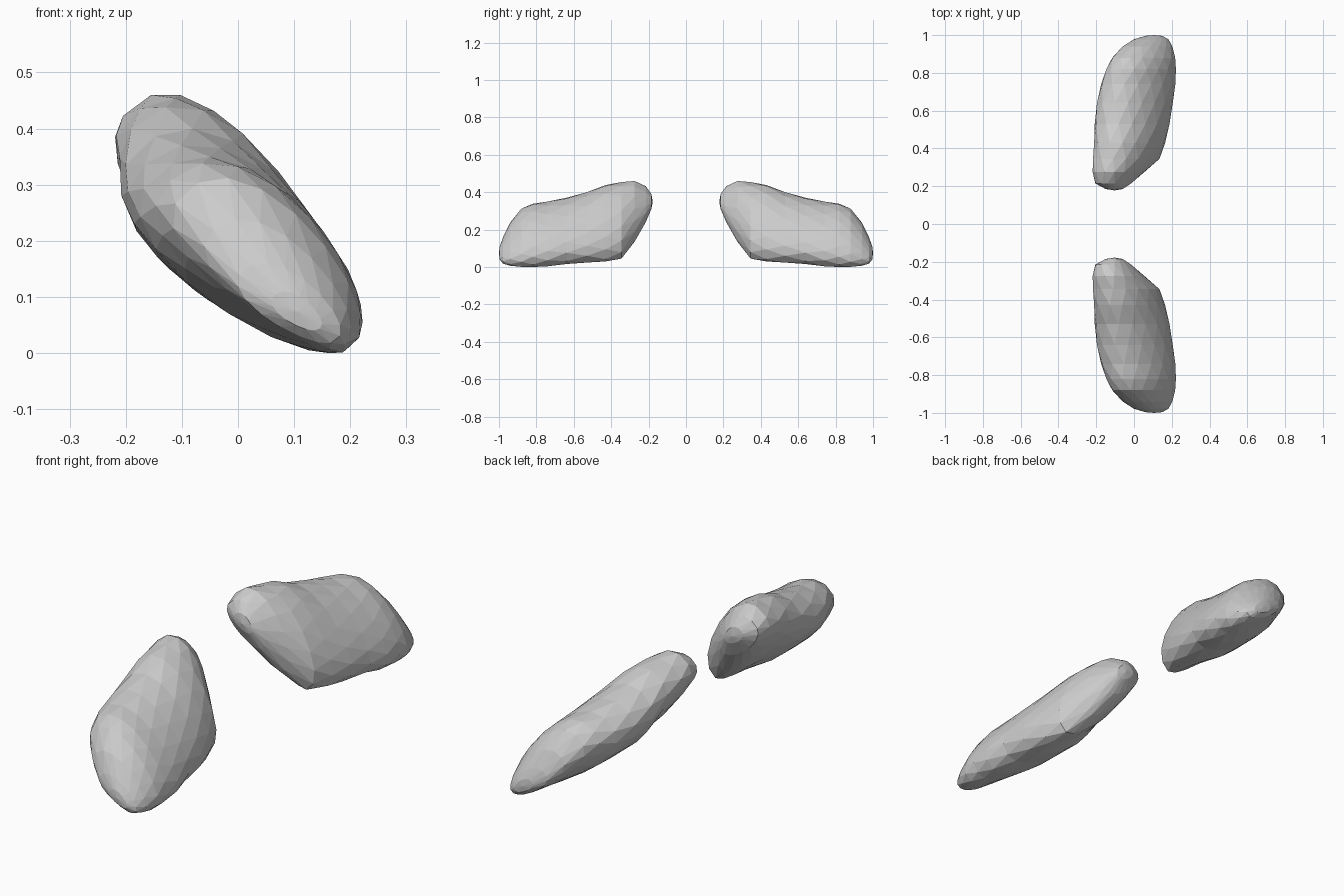
import bpy, bmesh
from math import cos, sin, tau

if "Cube" in bpy.data.objects:
    bpy.data.objects.remove(bpy.data.objects["Cube"])

SIDES = 16
TAPER = 0.17  # the low edge is thinner than the high edge
# Cross-sections along y:
# (y, x min, x max, z min, z max, thickness above, thickness below)
SECTIONS = [
    (0.185, -0.150, -0.060, 0.310, 0.390, 0.66, 0.60),
    (0.215, -0.205, -0.015, 0.240, 0.432, 0.68, 0.48),
    (0.275, -0.219, 0.055, 0.135, 0.460, 0.67, 0.38),
    (0.345, -0.217, 0.135, 0.045, 0.454, 0.62, 0.33),
    (0.430, -0.211, 0.165, 0.030, 0.438, 0.58, 0.39),
    (0.530, -0.208, 0.188, 0.024, 0.400, 0.58, 0.48),
    (0.640, -0.196, 0.205, 0.016, 0.370, 0.58, 0.48),
    (0.740, -0.174, 0.219, 0.004, 0.350, 0.57, 0.46),
    (0.820, -0.146, 0.222, 0.000, 0.338, 0.55, 0.45),
    (0.880, -0.115, 0.218, 0.001, 0.312, 0.52, 0.42),
    (0.940, -0.060, 0.203, 0.007, 0.238, 0.50, 0.42),
    (0.978, 0.000, 0.182, 0.018, 0.160, 0.50, 0.44),
    (0.996, 0.060, 0.150, 0.040, 0.110, 0.50, 0.50),
]


def fit(values, low, high):
    a, b = min(values), max(values)
    return [low + (v - a) / (b - a) * (high - low) for v in values]


def section(x0, x1, z0, z1, above, below, offset):
    """Slanted, slightly flattened teardrop outline that fills the given box."""
    xs, zs = [], []
    for k in range(SIDES):
        s = tau * (k + offset) / SIDES
        c = cos(s)
        t = (above if c > 0 else -below) * abs(c) ** 0.85 * (1 - TAPER * sin(s))
        xs.append(sin(s) + t)
        zs.append(t - sin(s))
    return zip(fit(xs, x0, x1), fit(zs, z0, z1))


def pebble(name, side):
    """Loft one slanted pebble through its sections."""
    bm = bmesh.new()
    rings = []
    for i, (y, *box) in enumerate(SECTIONS):
        rings.append([bm.verts.new((x, side * y, z))
                      for x, z in section(*box, 0.5 * (i % 2))])
    # Staggered triangles give the irregular facets
    for i, (a, b) in enumerate(zip(rings, rings[1:])):
        for k in range(SIDES):
            n = (k + 1) % SIDES
            if i % 2 == 0:
                bm.faces.new((a[k], a[n], b[k]))
                bm.faces.new((a[n], b[n], b[k]))
            else:
                bm.faces.new((a[k], a[n], b[n]))
                bm.faces.new((a[k], b[n], b[k]))
    # Rounded ends
    for ring, y in ((rings[0], 0.178), (rings[-1], 1.0)):
        c = sum((v.co for v in ring), ring[0].co * 0) / SIDES
        tip = bm.verts.new((c.x, side * y, c.z))
        for k in range(SIDES):
            bm.faces.new((ring[k], ring[(k + 1) % SIDES], tip))
    bmesh.ops.recalc_face_normals(bm, faces=bm.faces)
    mesh = bpy.data.meshes.new(name)
    bm.to_mesh(mesh)
    bm.free()
    obj = bpy.data.objects.new(name, mesh)
    bpy.context.collection.objects.link(obj)
    return obj


pebble("back_pebble", 1)
pebble("front_pebble", -1)
